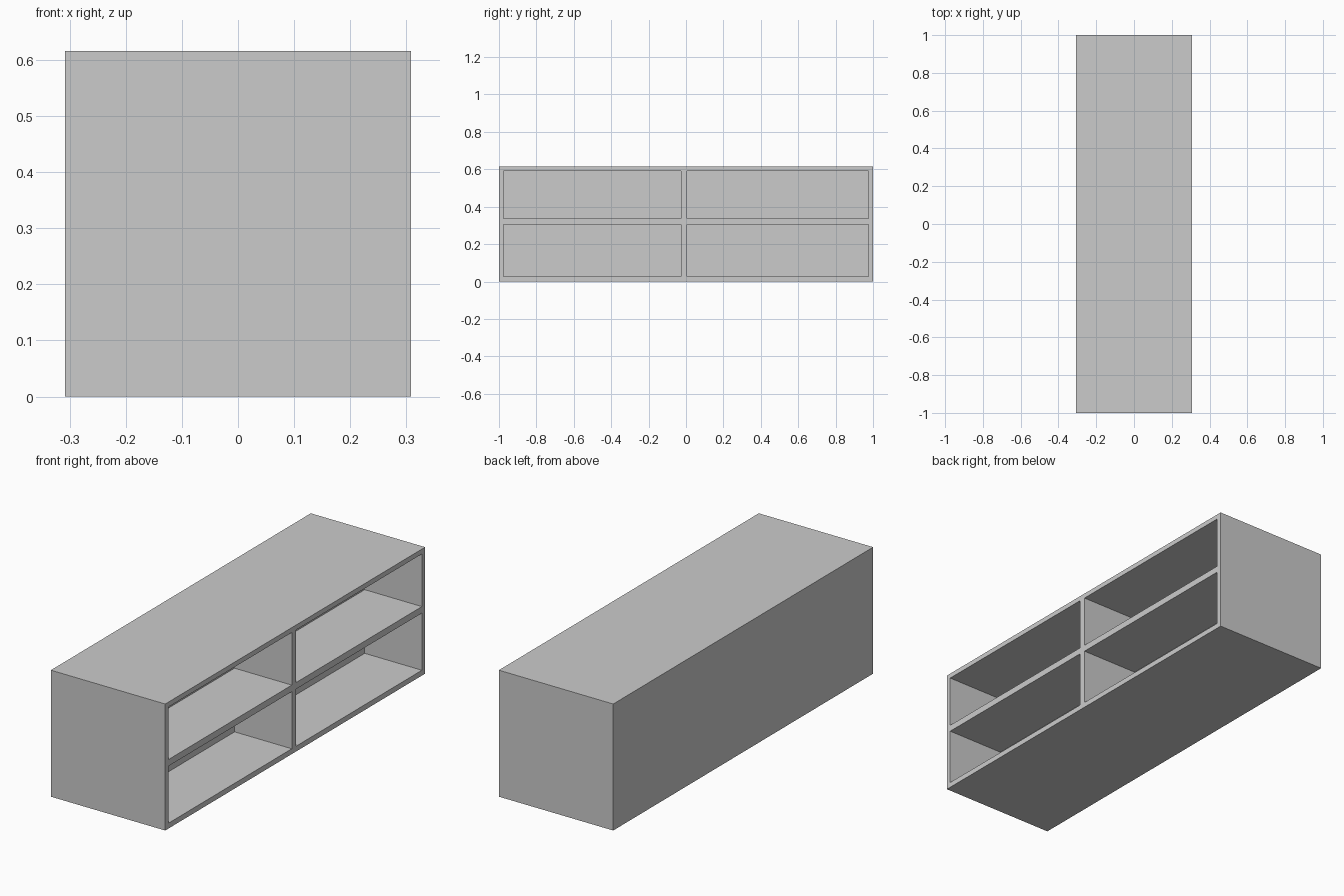
import bpy

if "Cube" in bpy.data.objects:
    bpy.data.objects.remove(bpy.data.objects["Cube"])

DEPTH, LENGTH, HEIGHT = 0.616, 2.0, 0.616
FRONT_X = DEPTH / 2      # open side of the shelves
BACK_X = 0.0             # inner back wall of the compartments


def box(name, x, y, z):
    """Axis-aligned box from three (min, max) ranges."""
    centre = [(a + b) / 2 for a, b in (x, y, z)]
    bpy.ops.mesh.primitive_cube_add(size=1, location=centre)
    obj = bpy.context.object
    obj.name = name
    obj.scale = [b - a for a, b in (x, y, z)]
    bpy.ops.object.transform_apply(location=False, rotation=False, scale=True)
    return obj


# Cabinet body
cabinet = box("shelf_cabinet", (-FRONT_X, FRONT_X),
              (-LENGTH / 2, LENGTH / 2), (0, HEIGHT))

# Four open compartments, two columns by two rows
columns = [(-0.976, -0.026), (0.005, 0.975)]
rows = [(0.026, 0.304), (0.336, 0.592)]
for y in columns:
    for z in rows:
        cutter = box("compartment_cutter", (BACK_X, FRONT_X + 0.1), y, z)
        cutter.hide_render = True
        cut = cabinet.modifiers.new("compartment", 'BOOLEAN')
        cut.operation = 'DIFFERENCE'
        cut.solver = 'EXACT'
        cut.object = cutter
        bpy.context.view_layer.objects.active = cabinet
        bpy.ops.object.modifier_apply(modifier=cut.name)
        bpy.data.objects.remove(cutter)
